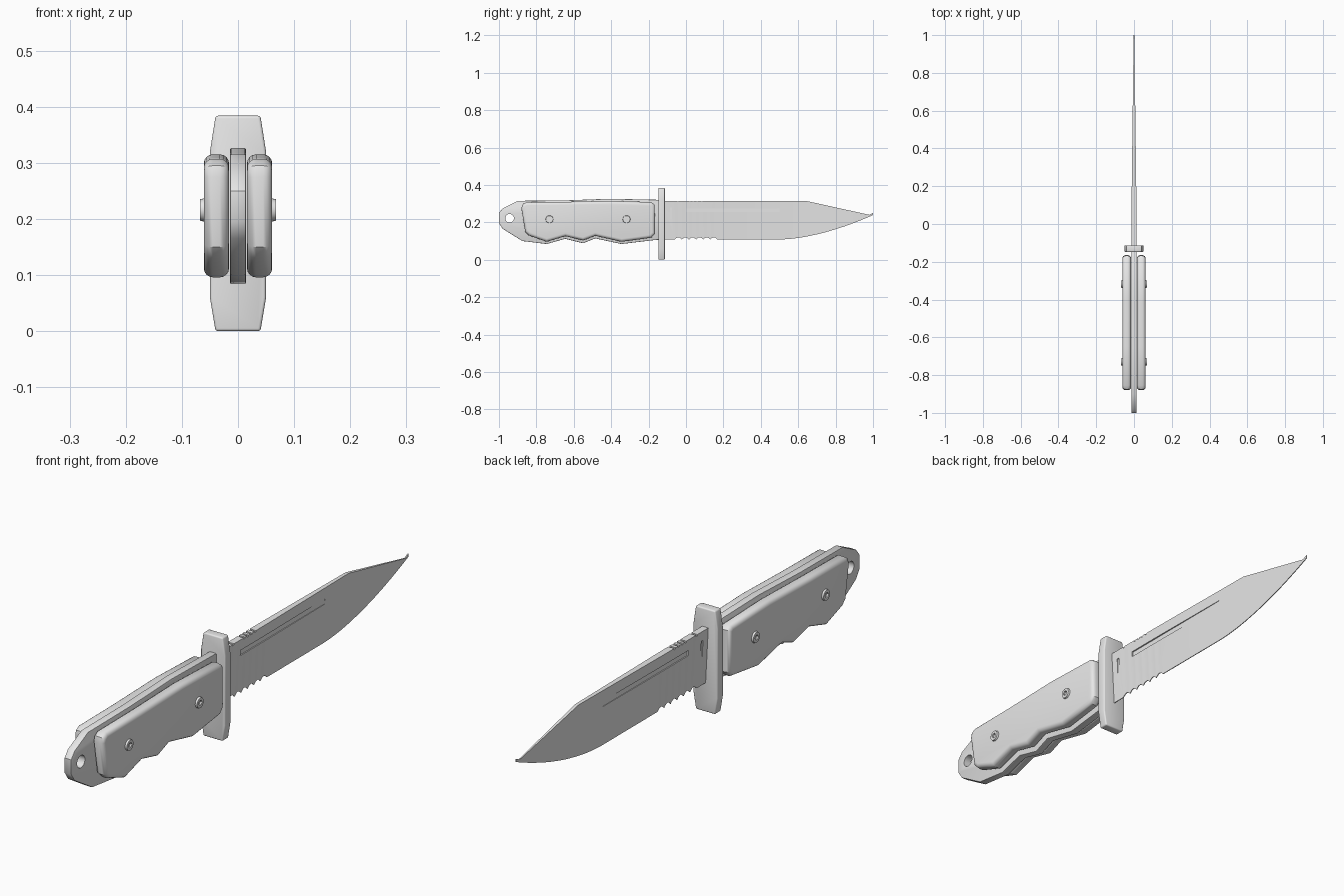
import bpy, bmesh, math
from mathutils import Matrix

cube = bpy.data.objects.get("Cube")
if cube:
    bpy.data.objects.remove(cube, do_unlink=True)

GREY = (0.8, 0.8, 0.8, 1)
steel = bpy.data.materials.new("plain_grey")
steel.use_nodes = True
steel.diffuse_color = GREY
steel.node_tree.nodes["Principled BSDF"].inputs["Base Color"].default_value = GREY


def finish(name, bm):
    bmesh.ops.recalc_face_normals(bm, faces=bm.faces)
    mesh = bpy.data.meshes.new(name)
    bm.to_mesh(mesh)
    bm.free()
    mesh.materials.append(steel)
    ob = bpy.data.objects.new(name, mesh)
    bpy.context.collection.objects.link(ob)
    return ob


def activate(ob):
    bpy.ops.object.select_all(action='DESELECT')
    ob.select_set(True)
    bpy.context.view_layer.objects.active = ob


def prism(name, points, place, start, end):
    """Extrude a flat outline between two depths."""
    bm = bmesh.new()
    near, far = [[bm.verts.new(place(a, b, d)) for a, b in points] for d in (start, end)]
    bm.faces.new(near)
    bm.faces.new(far)
    n = len(points)
    for i in range(n):
        j = (i + 1) % n
        bm.faces.new((near[i], near[j], far[j], far[i]))
    return finish(name, bm)


def side_profile(a, b, d):
    return (d, a, b)


def front_profile(a, b, d):
    return (a, d, b)


def box(name, center, size):
    bm = bmesh.new()
    bmesh.ops.create_cube(bm, size=1, matrix=Matrix.Translation(center) @ Matrix.Diagonal((*size, 1)))
    return finish(name, bm)


def cylinder(name, center, r1, r2, depth, side=1, segments=24):
    bm = bmesh.new()
    turn = Matrix.Rotation(side * math.pi / 2, 4, 'Y')
    bmesh.ops.create_cone(bm, cap_ends=True, segments=segments, radius1=r1, radius2=r2,
                          depth=depth, matrix=Matrix.Translation(center) @ turn)
    return finish(name, bm)


def bevel(ob, width, segments):
    activate(ob)
    mod = ob.modifiers.new("rounding", 'BEVEL')
    mod.width, mod.segments = width, segments
    mod.limit_method, mod.angle_limit = 'ANGLE', math.radians(60)
    bpy.ops.object.modifier_apply(modifier=mod.name)


def cut(ob, cutters):
    for cutter in cutters:
        cutter.hide_render = True
        activate(ob)
        mod = ob.modifiers.new("cut", 'BOOLEAN')
        mod.operation, mod.solver, mod.object = 'DIFFERENCE', 'EXACT', cutter
        bpy.ops.object.modifier_apply(modifier=mod.name)
        bpy.data.objects.remove(cutter, do_unlink=True)


def smooth(ob, degrees=35):
    activate(ob)
    bpy.ops.object.shade_smooth_by_angle(angle=math.radians(degrees))


# Blade: wedge sections along its length, scalloped near the guard
SAW_START, TOOTH, TEETH = -0.06, 0.038, 6
SAW_END = SAW_START + TOOTH * TEETH


def spine(y):
    if y < 0.64:
        return 0.315
    if y < 0.981:
        return 0.315 - 0.075 * (y - 0.64) / 0.34
    return 0.25


def edge(y):
    if SAW_START < y < SAW_END:
        return 0.108 + 0.012 * abs(math.sin(math.pi * (y - SAW_START) / TOOTH))
    return 0.108 + 0.122 * (max(0, y - 0.5) / 0.48) ** 1.7


def half_width(y):
    return 0.0125 - 0.0105 * max(0, (y - 0.15) / 0.85)


stations = [-0.13] + [SAW_START + TOOTH * i / 6 for i in range(6 * TEETH + 1)]
stations += [0.3, 0.42, 0.5, 0.55, 0.6, 0.64, 0.7, 0.75, 0.8, 0.85, 0.9, 0.94, 0.98, 1.0]
bm = bmesh.new()
rings = []
for y in stations:
    w = half_width(y)
    t = min(0.0015, w)
    corners = ((-w, spine(y)), (w, spine(y)), (t, edge(y)), (-t, edge(y)))
    rings.append([bm.verts.new((x, y, z)) for x, z in corners])
for a, b in zip(rings, rings[1:]):
    for i in range(4):
        j = (i + 1) % 4
        bm.faces.new((a[i], a[j], b[j], b[i]))
bm.faces.new(rings[0])
bm.faces.new(rings[-1])
blade = finish("blade", bm)

# Long grooves, ricasso grooves and thumb notches
cutters = []
for s in (-1, 1):
    cutters.append(box("groove_cutter", (s * 0.015, 0.25, 0.264), (0.02, 0.5, 0.02)))
    cutters.append(box("ricasso_cutter", (s * 0.015, -0.08, 0.215), (0.018, 0.01, 0.13)))
for y in (-0.045, 0.02, 0.04, 0.06, 0.083):
    cutters.append(box("notch_cutter", (0, y, 0.317), (0.06, 0.008, 0.014)))
cut(blade, cutters)
smooth(blade, 20)

# Full tang with lanyard hole
tang_outline = [(-1, 0.25), (-0.98, 0.275), (-0.9, 0.315), (-0.65, 0.317), (-0.41, 0.326),
                (-0.13, 0.32), (-0.13, 0.108), (-0.17, 0.105), (-0.345, 0.084), (-0.485, 0.114),
                (-0.55, 0.088), (-0.645, 0.112), (-0.745, 0.084), (-0.875, 0.1),
                (-0.98, 0.165), (-1, 0.195)]
tang = prism("tang", tang_outline, side_profile, -0.0145, 0.0145)
bevel(tang, 0.003, 2)
cut(tang, [cylinder("hole_cutter", (0, -0.943, 0.222), 0.023, 0.023, 0.1)])
smooth(tang)

# Crossguard
guard_half = [(0.04, 0.384), (0.05, 0.32), (0.05, 0.06), (0.04, 0)]
guard_outline = guard_half + [(-x, z) for x, z in reversed(guard_half)]
guard = prism("crossguard", guard_outline, front_profile, -0.148, -0.113)
bevel(guard, 0.005, 3)
smooth(guard)

# Grip scales and hollow screws on both sides
grip_outline = [(-0.88, 0.275), (-0.875, 0.295), (-0.855, 0.307), (-0.65, 0.309), (-0.41, 0.315),
                (-0.185, 0.308), (-0.168, 0.295), (-0.165, 0.14), (-0.185, 0.118),
                (-0.345, 0.096), (-0.485, 0.128), (-0.55, 0.103), (-0.645, 0.126),
                (-0.745, 0.096), (-0.84, 0.13), (-0.86, 0.15)]
for s, label in ((1, "left"), (-1, "right")):
    grip = prism(label + "_grip_scale", grip_outline, side_profile, s * 0.016, s * 0.061)
    bevel(grip, 0.016, 4)
    smooth(grip)
    for y, place in ((-0.73, "rear"), (-0.318, "front")):
        screw = cylinder(f"{label}_{place}_screw", (s * 0.061, y, 0.216), 0.022, 0.019, 0.014, s)
        cut(screw, [cylinder("socket_cutter", (s * 0.069, y, 0.216), 0.01, 0.01, 0.016, s, 6)])
        smooth(screw)
